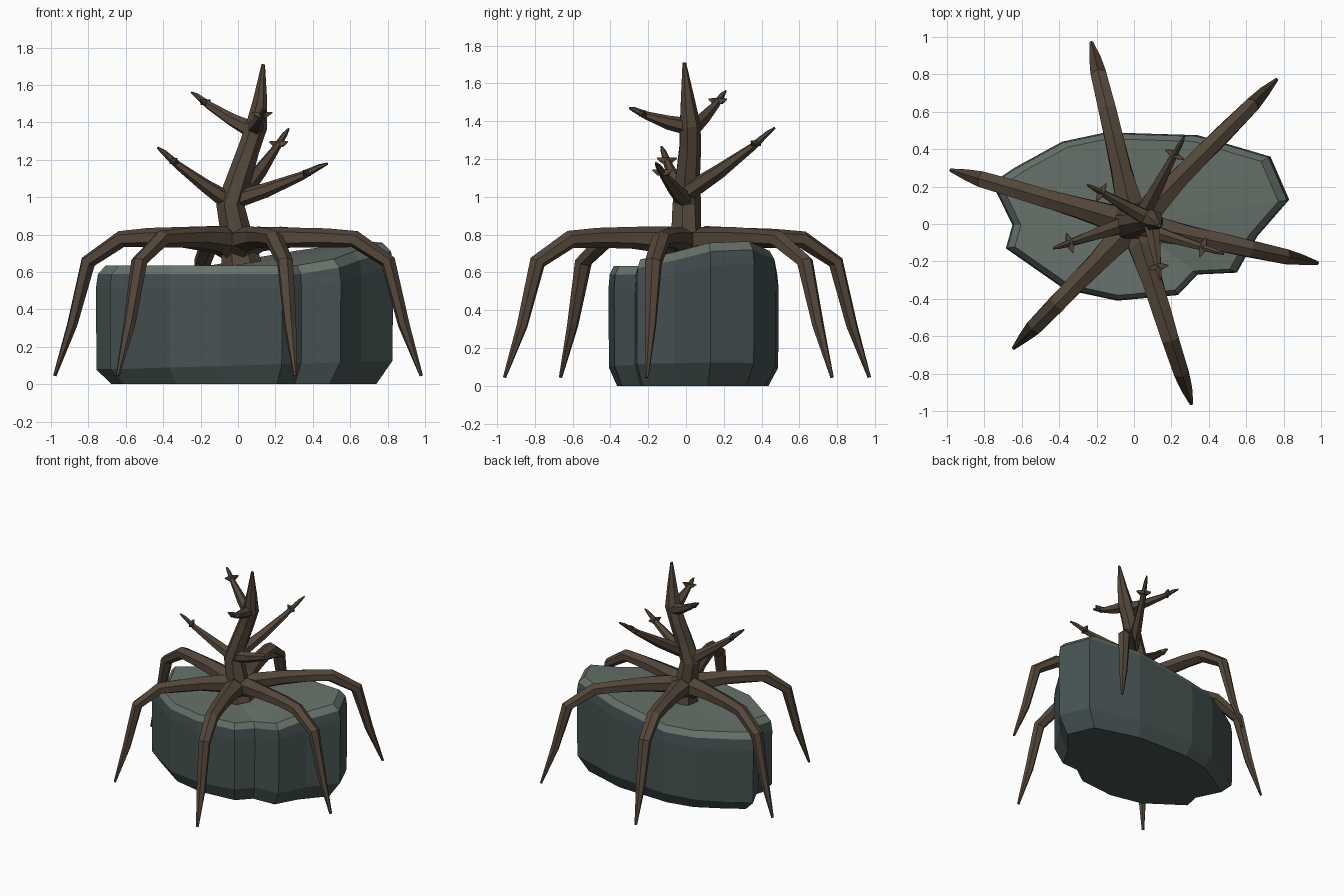
import bpy, bmesh, math, random
from mathutils import Vector

if "Cube" in bpy.data.objects:
    bpy.data.objects.remove(bpy.data.objects["Cube"])

random.seed(4)


def material(name, rgb):
    m = bpy.data.materials.new(name)
    lin = [(c / 255 / 12.92 if c < 11 else ((c / 255 + 0.055) / 1.055) ** 2.4) for c in rgb]
    m.diffuse_color = (*lin, 1)
    m.use_nodes = True
    m.node_tree.nodes["Principled BSDF"].inputs["Base Color"].default_value = m.diffuse_color
    return m


WOOD = material("dark bark", (84, 71, 58))
SIDE = material("slate side", (70, 82, 82))
TOP = material("mossy slate top", (103, 114, 106))


def finish(name, bm, mats):
    bmesh.ops.recalc_face_normals(bm, faces=bm.faces)
    me = bpy.data.meshes.new(name)
    bm.to_mesh(me)
    bm.free()
    for m in mats:
        me.materials.append(m)
    ob = bpy.data.objects.new(name, me)
    bpy.context.collection.objects.link(ob)
    return ob


def skin(bm, rings):
    faces = []
    for a, b in zip(rings, rings[1:]):
        n = len(a)
        faces.append([bm.faces.new((a[i], a[(i + 1) % n], b[(i + 1) % n], b[i])) for i in range(n)])
    return faces


def limb(name, path, radii, sides=6, wide=1.0, jitter=0.07):
    """Faceted tapering tube along a path."""
    bm = bmesh.new()
    pts = [Vector(p) for p in path]
    # constant sideways reference taken from the overall direction
    run = pts[-1] - pts[0]
    side0 = run.cross(Vector((0, 0, 1)))
    if side0.length < 0.3 * run.length:
        side0 = Vector((0, -1, 0))
    rings = []
    for i, p in enumerate(pts):
        t = (pts[min(i + 1, len(pts) - 1)] - pts[max(i - 1, 0)]).normalized()
        s = (side0 - t * side0.dot(t)).normalized()
        u = s.cross(t)
        ring = []
        for k in range(sides):
            a = 2 * math.pi * (k + 0.5) / sides
            r = radii[i] * (1 + random.uniform(-jitter, jitter))
            ring.append(bm.verts.new(p + s * (math.cos(a) * r * wide) + u * (math.sin(a) * r)))
        rings.append(ring)
    skin(bm, rings)
    bm.faces.new(rings[0])
    bm.faces.new(rings[-1])
    return finish(name, bm, [WOOD])


# Boulder: chamfered slab with a top that rises to the right and back
OUTLINE = [(-.76, .22), (-.64, .30), (-.385, .44), (-.15, .49), (.34, .475), (.73, .36), (.83, .13),
           (.66, -.065), (.55, -.26), (.34, -.27), (.235, -.38), (-.09, -.41),
           (-.37, -.35), (-.685, -.13), (-.65, -.005)]


def top_z(x, y):
    return 0.635 + 0.27 * max(0, 0.6 * x + 0.4 * y - 0.1)


bm = bmesh.new()
rings = []
for scale, level in ((.89, 'floor'), (.995, 'low'), (1, 'wall'), (.985, 'rim'), (.93, 'top')):
    ring = []
    for x, y in OUTLINE:
        z = {'floor': 0, 'low': 0.1 + 0.03 * x, 'wall': top_z(x, y) - 0.12,
             'rim': top_z(x, y) - 0.045, 'top': top_z(x, y)}[level]
        ring.append(bm.verts.new((x * scale, y * scale, z)))
    rings.append(ring)
bands = skin(bm, rings)
for f in bands[-1]:
    f.material_index = 1
bm.faces.new(rings[0])
mid = bm.verts.new((0, 0, 0.63))
for a, b in zip(rings[-1], rings[-1][1:] + rings[-1][:1]):
    bm.faces.new((a, b, mid)).material_index = 1
finish("boulder", bm, [SIDE, TOP])

# Six arching roots, all from one profile of (reach, height, radius)
PROFILE = [(0, .71, .075), (.12, .775, .07), (.3, .785, .055), (.48, .783, .05), (.63, .775, .047),
           (.81, .655, .042), (.895, .32, .03), (.99, .045, .009)]
for n, (x, y) in enumerate([(-.23, .98), (.77, .78), (.99, -.21), (.31, -.97), (-.65, -.67), (-.99, .29)]):
    limb("root_%d" % (n + 1), [(x * f, y * f, z) for f, z, r in PROFILE],
         [r for f, z, r in PROFILE], wide=1.12)

# Crooked trunk
limb("trunk",
     [(.02, 0, .64), (0, 0, .76), (-.04, 0, .96), (.01, .01, 1.12), (.06, .02, 1.26), (.10, .02, 1.38),
      (.12, .005, 1.52), (.135, -.01, 1.71)],
     [.11, .085, .075, .066, .062, .058, .038, .01], sides=7)

# Branches with a cross thorn near each tip
BRANCHES = [((-.04, 0, .97), (-.43, -.13, 1.265), .05), ((-.03, 0, .98), (.48, -.16, 1.18), .05),
            ((.03, .02, 1.03), (.27, .47, 1.365), .05), ((.09, .02, 1.35), (-.25, .21, 1.56), .048),
            ((.09, .02, 1.37), (.14, -.3, 1.47), .048)]
for n, (a, b, r) in enumerate(BRANCHES):
    a, b = Vector(a), Vector(b)
    sag = Vector((0, 0, -.012))
    path = [a, a.lerp(b, .35) + sag, a.lerp(b, .72) + sag, a.lerp(b, .92), b]
    limb("branch_%d" % (n + 1), path, [r, r * .75, r * .45, r * .28, r * .12])
    d = (b - a).cross(Vector((0, 0, 1))).normalized()
    c = a.lerp(b, .78) + sag * .6
    up = Vector((0, 0, .012))
    limb("thorn_%d" % (n + 1), [c - d * .055 + up, c - d * .02, c + d * .02, c + d * .055 + up],
         [.004, .022, .022, .004], sides=4)
